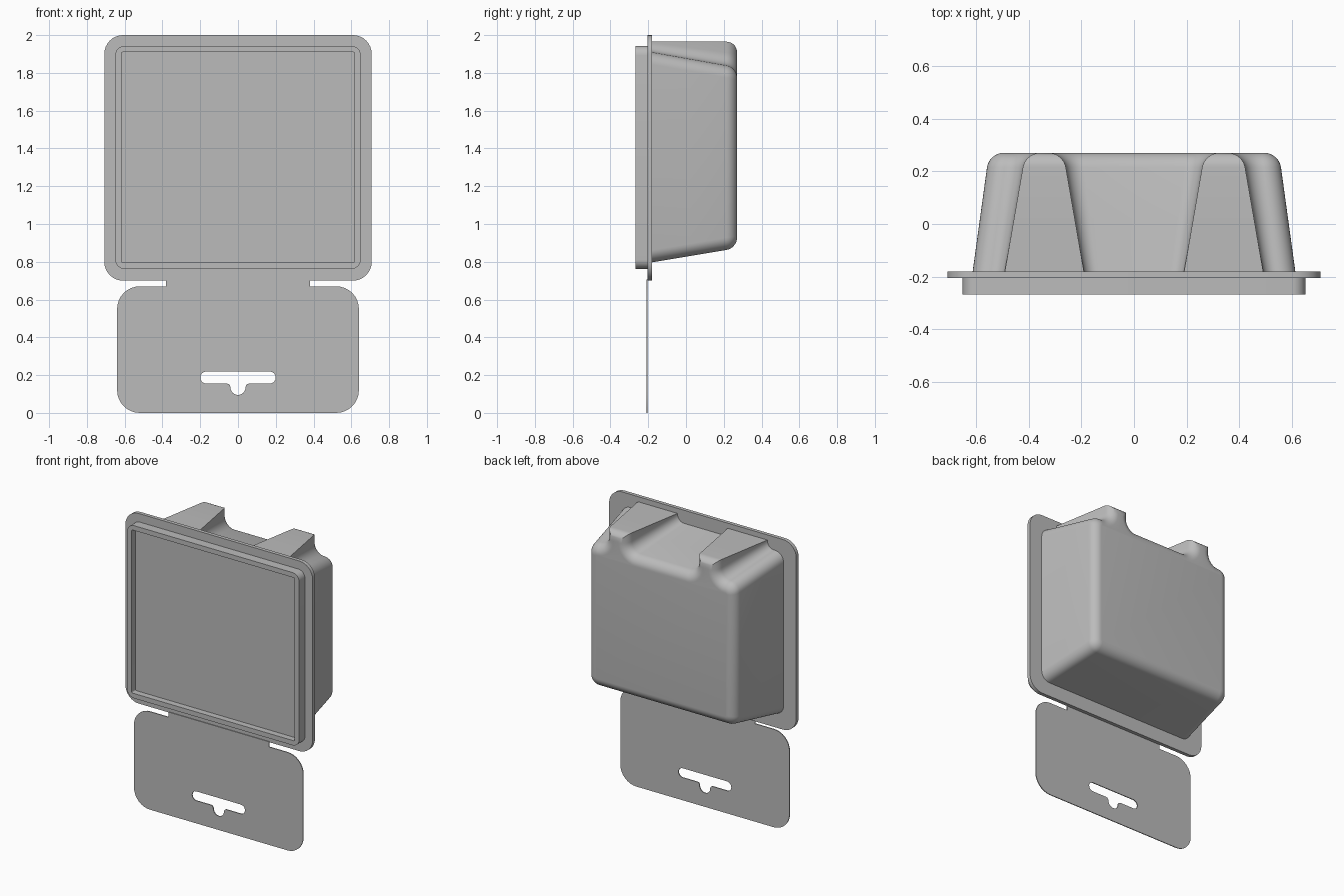
import bpy, bmesh
from math import sin, cos, pi, radians

cube = bpy.data.objects.get("Cube")
if cube:
    bpy.data.objects.remove(cube, do_unlink=True)

grey = bpy.data.materials.new("grey plastic")
grey.use_nodes = True
colour = (0.5, 0.5, 0.5, 1)
grey.diffuse_color = colour
grey.node_tree.nodes["Principled BSDF"].inputs["Base Color"].default_value = colour


def arc(cx, cz, r, start, end, n=8):
    """Points on an arc, angles in degrees."""
    steps = [radians(start + (end - start) * i / n) for i in range(n + 1)]
    return [(cx + r * cos(a), cz + r * sin(a)) for a in steps]


def mirrored(half):
    """Close a right-hand half outline by mirroring it across x = 0."""
    return half + [(-x, z) for x, z in reversed(half)]


def rounded(hw, z0, z1, r):
    return mirrored(arc(hw - r, z0 + r, r, -90, 0) + arc(hw - r, z1 - r, r, 0, 90))


def finish(obj):
    obj.data.materials.clear()
    obj.data.materials.append(grey)
    bpy.ops.object.select_all(action='DESELECT')
    obj.select_set(True)
    bpy.context.view_layer.objects.active = obj
    bpy.ops.object.shade_smooth_by_angle(angle=radians(35))


def plate(name, outlines, y0, y1):
    """Extrude flat outlines (later ones are holes) from y0 to y1."""
    curve = bpy.data.curves.new(name, 'CURVE')
    curve.dimensions = '2D'
    curve.fill_mode = 'BOTH'
    curve.extrude = (y1 - y0) / 2
    for pts in outlines:
        spline = curve.splines.new('POLY')
        spline.points.add(len(pts) - 1)
        for p, (x, z) in zip(spline.points, pts):
            p.co = (x, z, 0, 1)
        spline.use_cyclic_u = True
    obj = bpy.data.objects.new(name, curve)
    obj.location.y = (y0 + y1) / 2
    obj.rotation_euler.x = pi / 2
    bpy.context.collection.objects.link(obj)
    bpy.ops.object.select_all(action='DESELECT')
    obj.select_set(True)
    bpy.context.view_layer.objects.active = obj
    bpy.ops.object.convert(target='MESH')
    finish(bpy.context.view_layer.objects.active)


# Flange, raised front rim and recessed front panel
plate("flange", [rounded(0.708, 0.70, 2.0, 0.1)], -0.205, -0.18)
plate("front_rim", [rounded(0.65, 0.762, 1.943, 0.05),
                    rounded(0.617, 0.795, 1.91, 0.008)], -0.268, -0.205)
plate("front_panel", [rounded(0.62, 0.792, 1.913, 0.008)], -0.225, -0.204)

# Hanger card with its neck and hanging slot
card = mirrored(arc(0.52, 0.12, 0.12, -90, 0) + arc(0.52, 0.55, 0.12, 0, 90)
                + [(0.38, 0.67), (0.38, 0.705)])
slot = mirrored(arc(0, 0.135, 0.04, -90, 0) + arc(0.06, 0.135, 0.02, 180, 90)
                + arc(0.168, 0.187, 0.032, -90, 90))
plate("hanger_card", [card, slot], -0.21, -0.204)

# Tapered tray with two feet on top, lofted from front to back
FRONT, BACK, EDGE = -0.18, 0.27, 0.055


def section(y, d):
    """Tray outline at depth y, offset inward by d."""
    t = (y - FRONT) / (BACK - FRONT)

    def mix(a, b):
        return a + (b - a) * t

    hw, r = mix(0.612, 0.55) - d, 0.065 - d
    low, top = mix(0.797, 0.872) + d, mix(1.91, 1.83) - d
    foot_top, foot_hw = 1.965 - d, mix(0.15, 0.072) - d
    f = mix(0.05, 0.07) + d
    right, left = 0.34 + foot_hw, 0.34 - foot_hw
    return mirrored(arc(hw - r, low + r, r, -90, 0) + arc(hw - r, top - r, r, 0, 90)
                    + arc(right + f, top + f, f, 270, 180)
                    + [(right, foot_top), (left, foot_top)]
                    + arc(left - f, top + f, f, 0, -90))


stations = [(FRONT - 0.005, 0), (FRONT + 0.2, 0)]
for i in range(9):
    a = pi / 2 * i / 8
    stations.append((BACK - EDGE + EDGE * sin(a), EDGE * (1 - cos(a))))

bm = bmesh.new()
rings = [[bm.verts.new((x, y, z)) for x, z in section(y, d)] for y, d in stations]
for a, b in zip(rings, rings[1:]):
    for i in range(len(a)):
        j = (i + 1) % len(a)
        bm.faces.new((a[i], a[j], b[j], b[i]))
bm.faces.new(rings[0])
bm.faces.new(rings[-1])
bmesh.ops.recalc_face_normals(bm, faces=bm.faces)
mesh = bpy.data.meshes.new("tray")
bm.to_mesh(mesh)
bm.free()
tray = bpy.data.objects.new("tray", mesh)
bpy.context.collection.objects.link(tray)
finish(tray)
